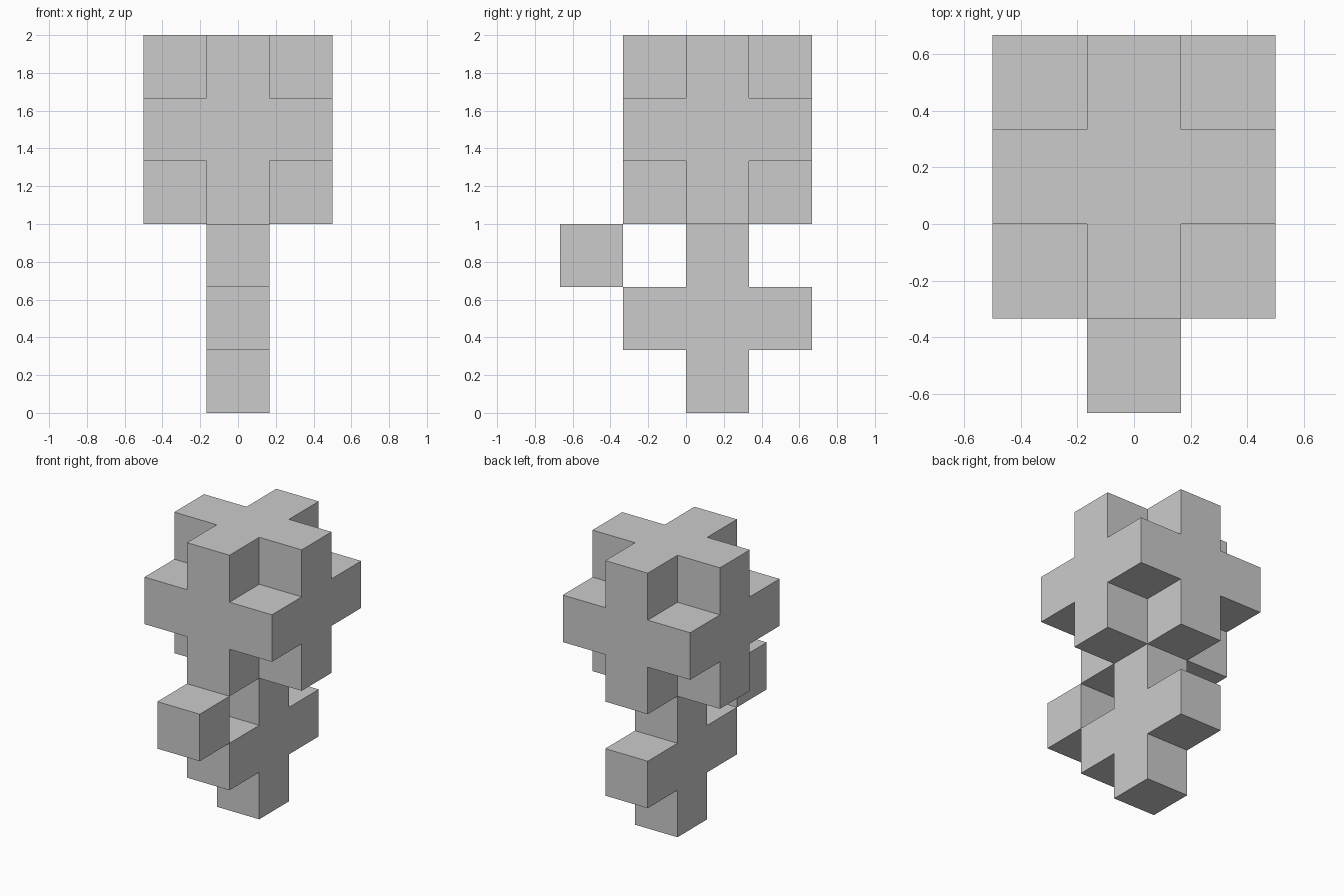
import bpy, bmesh
from mathutils import Vector
from itertools import product

if "Cube" in bpy.data.objects:
    bpy.data.objects.remove(bpy.data.objects["Cube"])

U = 1 / 3                          # edge of one block
ORIGIN = Vector((0, U / 2, U / 2))  # centre of the lowest block

# Block layout: every part is a set of grid cells (x, y, z)
PARTS = {
    # 3x3x3 cube with its eight corners missing
    "crown": {(x, y, z + 4) for x, y, z in product((-1, 0, 1), repeat=3)
              if 0 in (x, y, z)},
    # upright post with a short arm to the front and back
    "stem": {(0, 0, 0), (0, 0, 1), (0, 0, 2), (0, -1, 1), (0, 1, 1)},
    # single block touching the front arm along an edge
    "front_block": {(0, -2, 2)},
}
FILLED = set().union(*PARTS.values())


def block_skin(name, cells):
    """Make a mesh from only the exposed sides of the given cells."""
    bm = bmesh.new()
    for cell in cells:
        centre = ORIGIN + Vector(cell) * U
        for axis, sign in product(range(3), (-1, 1)):
            n = Vector((0, 0, 0))
            n[axis] = sign
            if tuple(int(c + d) for c, d in zip(cell, n)) in FILLED:
                continue
            a = Vector((0, 0, 0))
            a[(axis + 1) % 3] = 1
            b = n.cross(a)
            bm.faces.new([bm.verts.new(centre + (n + a * s + b * t) * U / 2)
                          for s, t in ((-1, -1), (1, -1), (1, 1), (-1, 1))])
    bmesh.ops.remove_doubles(bm, verts=bm.verts[:], dist=0.001)
    # Merge flat neighbours into large clean faces
    bmesh.ops.dissolve_limit(bm, angle_limit=0.01, verts=bm.verts[:], edges=bm.edges[:])
    mesh = bpy.data.meshes.new(name)
    bm.to_mesh(mesh)
    bm.free()
    bpy.context.collection.objects.link(bpy.data.objects.new(name, mesh))


for part, cells in PARTS.items():
    block_skin(part, cells)
